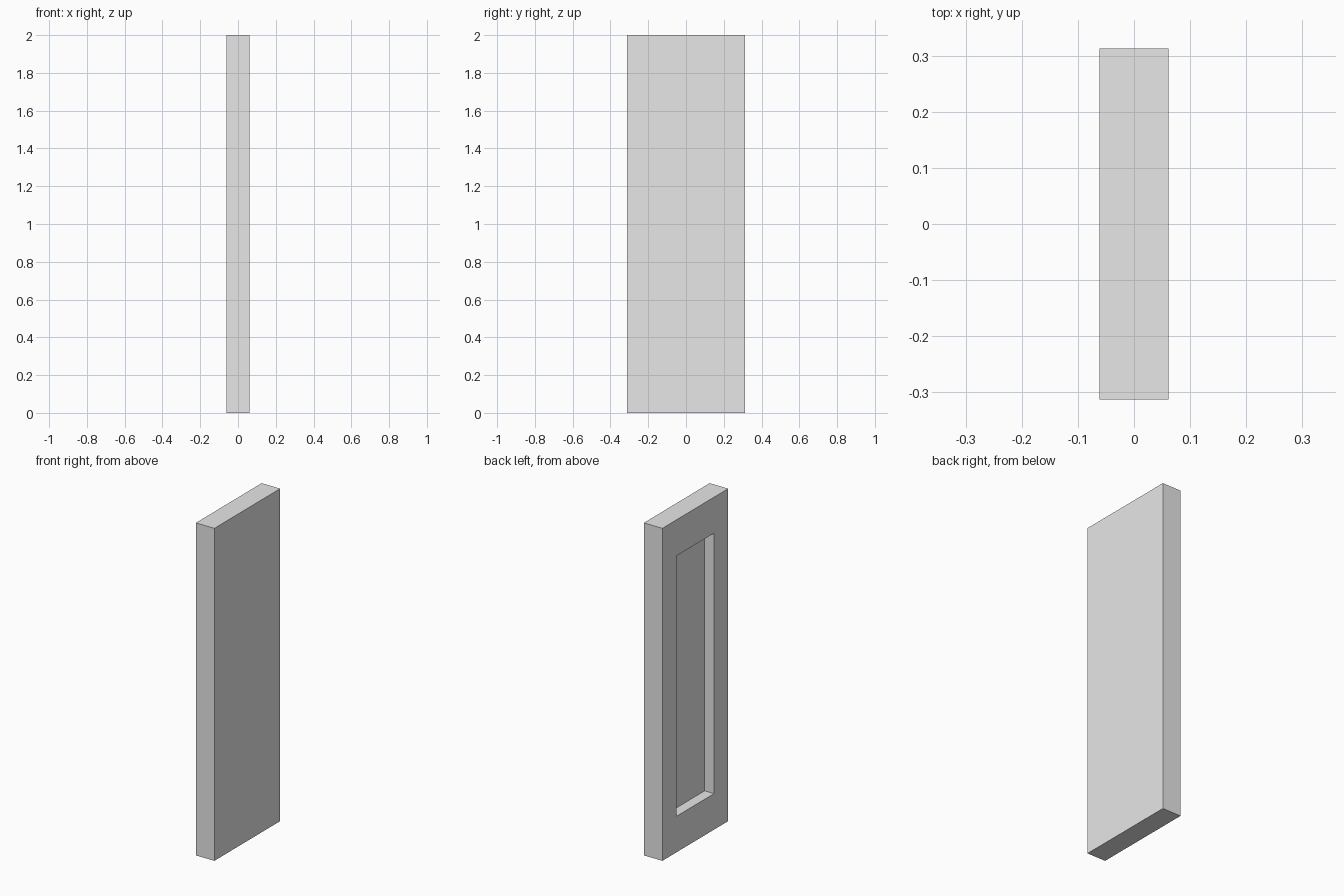
import bpy
import bmesh
from mathutils import Vector

cube = bpy.data.objects.get("Cube")
if cube:
    bpy.data.objects.remove(cube, do_unlink=True)

HALF_X, HALF_Y, HEIGHT = 0.0615, 0.3125, 2.0
BORDER_SIDE, BORDER_END = 0.134, 0.217   # frame widths around the recess
DEPTH = 0.062

grey = bpy.data.materials.new("light grey")
grey.use_nodes = True
colour = (0.8, 0.8, 0.8, 1.0)
grey.diffuse_color = colour
grey.node_tree.nodes["Principled BSDF"].inputs["Base Color"].default_value = colour

# Solid slab
bm = bmesh.new()
bmesh.ops.create_cube(bm, size=1)
bmesh.ops.scale(bm, vec=(2 * HALF_X, 2 * HALF_Y, HEIGHT), verts=bm.verts)
bmesh.ops.translate(bm, vec=(0, 0, HEIGHT / 2), verts=bm.verts)

# Border on the -x face, fitted to the two frame widths
panel = min(bm.faces, key=lambda f: f.calc_center_median().x)
bmesh.ops.inset_region(bm, faces=[panel], thickness=0.1)
mid = HEIGHT / 2
for v in panel.verts:
    v.co.y = (HALF_Y - BORDER_SIDE) * (1 if v.co.y > 0 else -1)
    v.co.z = mid + (mid - BORDER_END) * (1 if v.co.z > mid else -1)

# Sunken panel with straight walls
walls = bmesh.ops.extrude_face_region(bm, geom=[panel])
moved = [g for g in walls["geom"] if isinstance(g, bmesh.types.BMVert)]
bmesh.ops.translate(bm, vec=Vector((DEPTH, 0, 0)), verts=moved)
if panel.is_valid:
    bmesh.ops.delete(bm, geom=[panel], context="FACES_ONLY")
bmesh.ops.recalc_face_normals(bm, faces=bm.faces)

mesh = bpy.data.meshes.new("recessed_panel")
bm.to_mesh(mesh)
bm.free()
mesh.materials.append(grey)
bpy.context.collection.objects.link(bpy.data.objects.new("recessed_panel", mesh))
